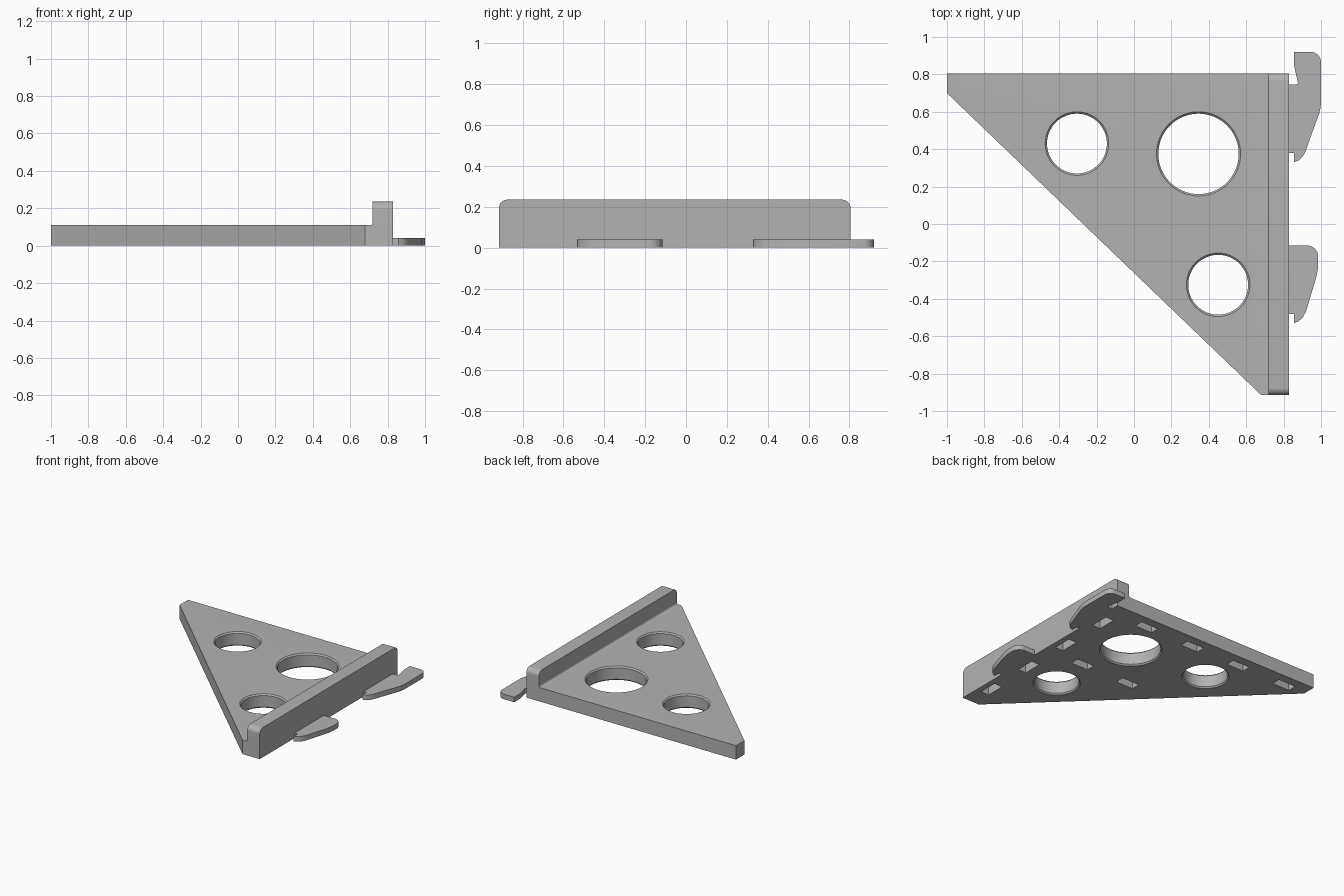
import bpy, bmesh
from math import cos, sin, pi, radians
from mathutils import Vector

if "Cube" in bpy.data.objects:
    bpy.data.objects.remove(bpy.data.objects["Cube"])

grey = bpy.data.materials.new("matte grey")
grey.use_nodes = True
grey.diffuse_color = (0.45, 0.45, 0.45, 1)
grey.node_tree.nodes["Principled BSDF"].inputs["Base Color"].default_value = (0.45, 0.45, 0.45, 1)


def finish(bm, name):
    bmesh.ops.recalc_face_normals(bm, faces=bm.faces)
    mesh = bpy.data.meshes.new(name)
    bm.to_mesh(mesh)
    bm.free()
    mesh.materials.append(grey)
    obj = bpy.data.objects.new(name, mesh)
    bpy.context.collection.objects.link(obj)
    return obj


def prism(name, points, offset):
    """Extrude a planar outline along an offset vector."""
    bm = bmesh.new()
    face = bm.faces.new([bm.verts.new(p) for p in points])
    new = bmesh.ops.extrude_face_region(bm, geom=[face])["geom"]
    bmesh.ops.translate(bm, vec=offset, verts=[v for v in new if isinstance(v, bmesh.types.BMVert)])
    return finish(bm, name)


def lathe(name, x, y, profile, steps=64):
    """Closed turned solid from (radius, height) rings."""
    bm = bmesh.new()
    rings = [[bm.verts.new((x + r * cos(2 * pi * i / steps), y + r * sin(2 * pi * i / steps), z))
              for i in range(steps)] for r, z in profile]
    for low, high in zip(rings, rings[1:]):
        for i in range(steps):
            j = (i + 1) % steps
            bm.faces.new((low[i], low[j], high[j], high[i]))
    bm.faces.new(rings[0])
    bm.faces.new(rings[-1])
    return finish(bm, name)


def arc(cx, cy, r, start, end, steps=8):
    return [(cx + r * cos(radians(start + (end - start) * i / steps)),
             cy + r * sin(radians(start + (end - start) * i / steps))) for i in range(steps + 1)]


def combine(target, tool, operation):
    mod = target.modifiers.new(operation.title(), "BOOLEAN")
    mod.operation, mod.solver, mod.object = operation, "EXACT", tool
    bpy.context.view_layer.objects.active = target
    bpy.ops.object.modifier_apply(modifier=mod.name)
    bpy.data.objects.remove(tool)


def smooth(obj):
    bpy.ops.object.select_all(action="DESELECT")
    obj.select_set(True)
    bpy.context.view_layer.objects.active = obj
    bpy.ops.object.shade_smooth_by_angle(angle=radians(30))


FRONT, BACK, SIDE, RAIL_X = -0.915, 0.805, 0.83, 0.72
THICK, RAIL_TOP, ROUND = 0.11, 0.235, 0.04

# Triangular plate
outline = [(-1, BACK), (-1, 0.70), (0.68, FRONT), (SIDE, FRONT), (SIDE, BACK)]
plate = prism("triangle_plate", [(x, y, 0) for x, y in outline], (0, 0, THICK))

# Upright rail with rounded top ends and a small fillet at its foot
rail_outline = ([(FRONT, 0.04), (BACK, 0.04)]
                + arc(BACK - ROUND, RAIL_TOP - ROUND, ROUND, 0, 90)
                + arc(FRONT + ROUND, RAIL_TOP - ROUND, ROUND, 90, 180))
combine(plate, prism("rail", [(RAIL_X, y, z) for y, z in rail_outline],
                     (SIDE - RAIL_X, 0, 0)), "UNION")
foot = [(RAIL_X + 0.02, THICK - 0.02), (RAIL_X + 0.02, THICK + 0.012)] + \
    arc(RAIL_X - 0.012, THICK + 0.012, 0.012, 0, -90, 4) + [(RAIL_X - 0.012, THICK - 0.02)]
combine(plate, prism("rail_fillet", [(x, FRONT, z) for x, z in foot],
                     (0, BACK - FRONT, 0)), "UNION")

# Round holes with chamfered rims
for x, y, r in [(-0.305, 0.43, 0.16), (0.345, 0.375, 0.215), (0.45, -0.325, 0.16)]:
    c = 0.01
    profile = [(r + 2 * c, -c), (r, c), (r, THICK - c), (r + 2 * c, THICK + c)]
    combine(plate, lathe("hole_cutter", x, y, profile), "DIFFERENCE")

# Blind pockets in the underside: along the back, along the rail, and two in the middle
pockets = [(0.47 - 0.427 * i, 0.70, 0.15, 0.07) for i in range(4)]
pockets += [(0.75, -0.69 + 0.413 * i, 0.07, 0.15) for i in range(4)]
pockets += [(x, 0, 0.15, 0.07) for x in (0.48, 0.06)]
for x, y, w, d in pockets:
    corners = [(x + sx * w / 2, y + sy * d / 2, -0.02)
               for sx, sy in ((-1, -1), (1, -1), (1, 1), (-1, 1))]
    combine(plate, prism("pocket_cutter", corners, (0, 0, 0.085)), "DIFFERENCE")
smooth(plate)


# Flat hooks beside the rail, sharing the same lower beak
def hook(name, y, top):
    beak = [(0.82, y), (0.855, y), (0.855, y - 0.05), (0.88, y - 0.04),
            (0.902, y - 0.02), (0.918, y + 0.01), (0.928, y + 0.04)]
    smooth(prism(name, [(px, py, 0) for px, py in beak + top], (0, 0, 0.04)))


hook("back_hook", 0.38, [(0.99, 0.59), (0.998, 0.625), (1.0, 0.66)]
     + arc(0.945, 0.865, 0.055, 0, 90)
     + [(0.855, 0.92), (0.855, 0.85), (0.877, 0.752), (0.865, 0.745), (0.82, 0.745)])
hook("front_hook", -0.48, [(0.973, -0.29), (0.982, -0.25), (0.985, -0.21)]
     + arc(0.925, -0.175, 0.06, 0, 90) + [(0.82, -0.115)])
